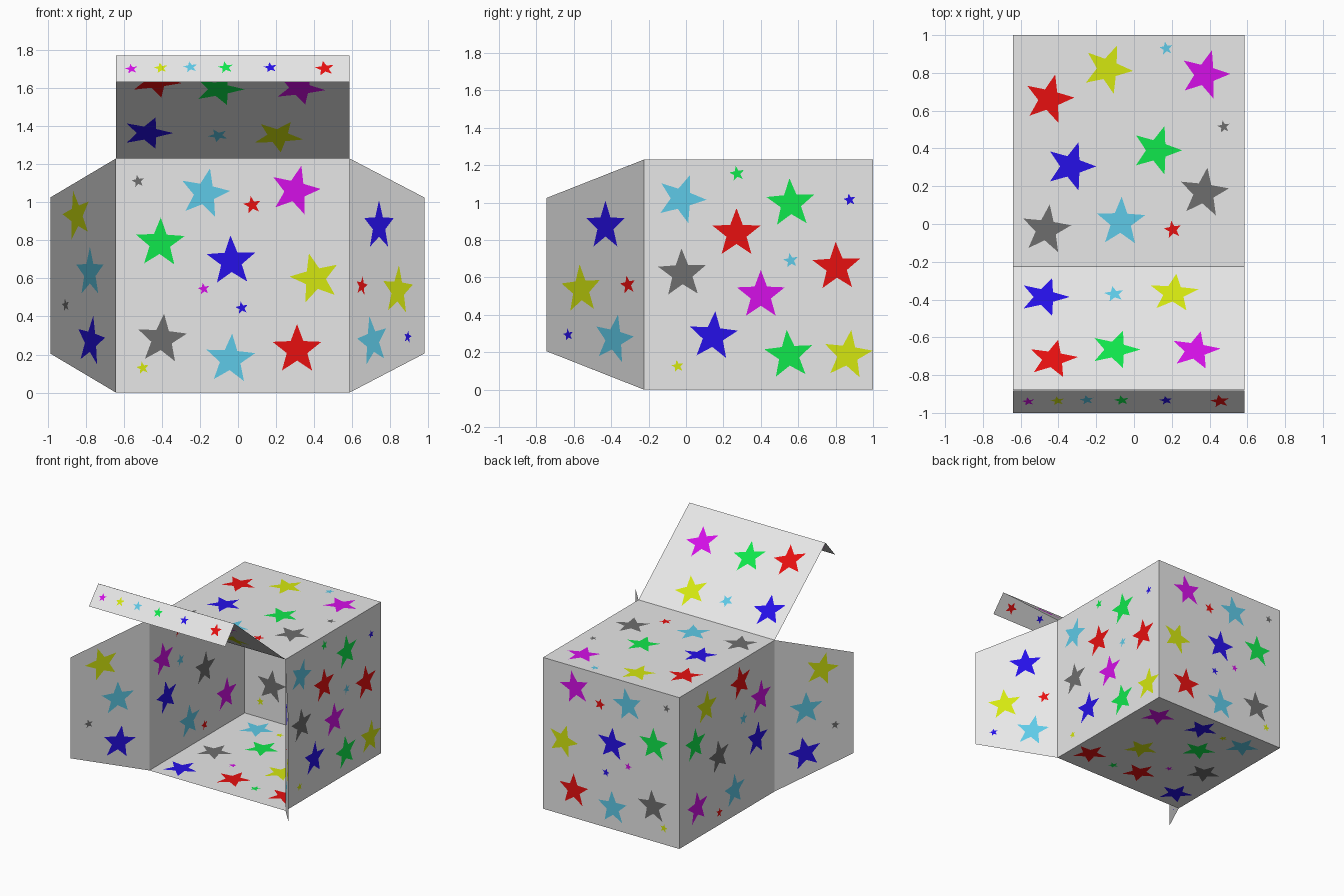
import bpy, math
from mathutils import Vector
from mathutils.geometry import delaunay_2d_cdt

if "Cube" in bpy.data.objects:
    bpy.data.objects.remove(bpy.data.objects["Cube"])

# Flat colours: one letter per colour
COLOURS = {
    "W": ("white_card", (0.8, 0.8, 0.8)),
    "R": ("red", (0.8, 0.005, 0.005)),
    "Y": ("yellow", (0.66, 0.8, 0.005)),
    "G": ("green", (0.005, 0.8, 0.072)),
    "C": ("light_blue", (0.112, 0.59, 0.8)),
    "B": ("blue", (0.019, 0.005, 0.8)),
    "M": ("magenta", (0.66, 0.005, 0.8)),
    "K": ("grey", (0.155, 0.155, 0.155)),
}
KEYS = list(COLOURS)
MATS = []
for label, rgb in COLOURS.values():
    m = bpy.data.materials.new(label)
    m.diffuse_color = (*rgb, 1)
    m.use_nodes = True
    m.node_tree.nodes["Principled BSDF"].inputs["Base Color"].default_value = m.diffuse_color
    MATS.append(m)

BIG = 0.135


def star_points(u, v, r, turn):
    pts = []
    for i in range(10):
        a = math.radians(90 + turn + 36 * i)
        q = r if i % 2 == 0 else r * 0.42
        pts.append(Vector((u + q * math.cos(a), v + q * math.sin(a))))
    return pts


def panel(name, outline, origin, u_axis, v_axis, big, small, flip=False):
    """Flat card sheet with stars cut into it as coloured faces.
    big: (colour, u, v, turn)   small: (colour, u, v, radius)"""
    loops = [[Vector(p) for p in outline]]
    cols = ["W"]
    for c, u, v, turn in big:
        loops.append(star_points(u, v, BIG, turn))
        cols.append(c)
    for c, u, v, r in small:
        loops.append(star_points(u, v, r * 1.15, 10))
        cols.append(c)
    verts, faces = [], []
    for lp in loops:
        faces.append(list(range(len(verts), len(verts) + len(lp))))
        verts += lp
    out = delaunay_2d_cdt(verts, [], faces, 1, 1e-5)
    o = Vector(origin)
    ua, va = Vector(u_axis).normalized(), Vector(v_axis).normalized()
    co = [o + ua * p.x + va * p.y for p in out[0]]
    polys = [list(reversed(f)) if flip else list(f) for f in out[2]]
    mesh = bpy.data.meshes.new(name)
    mesh.from_pydata(co, [], polys)
    for m in MATS:
        mesh.materials.append(m)
    for poly, src in zip(mesh.polygons, out[5]):
        poly.material_index = KEYS.index(cols[max(src)] if src else "W")
    mesh.update()
    ob = bpy.data.objects.new(name, mesh)
    bpy.context.collection.objects.link(ob)
    return ob


def rect(u0, u1, v0, v1):
    return [(u0, v0), (u1, v0), (u1, v1), (u0, v1)]


X0, X1, Y0, Y1, H = -0.64, 0.585, -0.225, 1.0, 1.23
X, Y, Z = (1, 0, 0), (0, 1, 0), (0, 0, 1)

# Box walls
panel("back_wall", rect(X0, X1, 0, H), (0, Y1, 0), X, Z,
      [("C", -0.175, 1.045, -12), ("M", 0.30, 1.06, -14), ("G", -0.41, 0.785, -2),
       ("B", -0.035, 0.69, 2), ("Y", 0.405, 0.60, 14), ("K", -0.40, 0.28, -5),
       ("C", -0.04, 0.175, -4), ("R", 0.31, 0.225, 0)],
      [("K", -0.525, 1.11, 0.03), ("R", 0.075, 0.985, 0.042), ("M", -0.18, 0.545, 0.028),
       ("B", 0.02, 0.445, 0.03), ("Y", -0.50, 0.13, 0.03)], flip=True)

panel("right_wall", rect(Y0, Y1, 0, H), (X1, 0, 0), Y, Z,
      [("C", -0.025, 1.02, -20), ("G", 0.56, 0.995, 3), ("R", 0.27, 0.835, 0),
       ("K", -0.02, 0.62, 2), ("R", 0.805, 0.655, 2), ("M", 0.40, 0.505, 0),
       ("B", 0.145, 0.285, -5), ("G", 0.55, 0.185, 5), ("Y", 0.865, 0.185, -8)],
      [("G", 0.273, 1.155, 0.036), ("B", 0.875, 1.015, 0.03), ("C", 0.56, 0.69, 0.036),
       ("Y", -0.045, 0.125, 0.03)])

panel("left_wall", rect(Y0, Y1, 0, H), (X0, 0, 0), Y, Z,
      [("Y", 0.65, 1.02, 5), ("R", 0.213, 1.055, -8), ("M", -0.045, 0.84, 4),
       ("G", 0.794, 0.77, 0), ("K", 0.49, 0.56, -6), ("B", 0.0, 0.515, 8),
       ("C", 0.29, 0.207, 0), ("M", 0.765, 0.245, -4)],
      [("C", 0.175, 0.745, 0.045), ("R", 0.485, 0.10, 0.036)], flip=True)

panel("top_wall", rect(X0, X1, Y0, Y1), (0, 0, H), X, Y,
      [("Y", -0.14, 0.82, -22), ("M", 0.375, 0.79, -16), ("R", -0.45, 0.66, -14),
       ("G", 0.12, 0.39, -18), ("B", -0.335, 0.305, -18), ("K", 0.37, 0.165, -8),
       ("K", -0.465, -0.03, -8), ("C", -0.07, 0.01, -2)],
      [("C", 0.17, 0.93, 0.032), ("K", 0.475, 0.515, 0.03), ("R", 0.205, -0.03, 0.042)])

panel("bottom_wall", rect(X0, X1, Y0, Y1), (0, 0, 0), X, Y,
      [("M", 0.40, 0.77, 0), ("B", 0.014, 0.83, 8), ("C", -0.404, 0.82, -6),
       ("Y", 0.18, 0.30, 5), ("R", 0.434, -0.015, 0), ("G", -0.178, 0.566, -8),
       ("R", -0.047, 0.007, 6), ("K", -0.438, 0.318, 0), ("B", -0.472, -0.06, -10)],
      [("M", -0.187, 0.20, 0.028), ("G", 0.18, -0.036, 0.036), ("Y", -0.205, 0.83, 0.03)],
      flip=True)

# Splayed side flaps, measured from the outer edge to the hinge
LEN_R, LEN_L = 0.652, 0.624


def trapezoid(length):
    return [(0, 0.205), (length, 0), (length, H), (0, 1.025)]


panel("right_flap", trapezoid(LEN_R), (X1 + 0.393, Y0 - 0.52, 0), (-0.393, 0.52, 0), Z,
      [("B", 0.394, 0.875, 0), ("Y", 0.23, 0.535, 4), ("C", 0.45, 0.27, -12)],
      [("R", 0.544, 0.56, 0.045), ("B", 0.144, 0.293, 0.03)])

panel("left_flap", trapezoid(LEN_L), (X0 - 0.345, Y0 - 0.52, 0), (0.345, 0.52, 0), Z,
      [("Y", 0.25, 0.93, 15), ("C", 0.375, 0.63, 0), ("B", 0.384, 0.27, -10)],
      [("K", 0.144, 0.46, 0.032)], flip=True)

# Raised top flap, with its folded-down lip
panel("top_flap", rect(X0, X1, 0, 0.849), (0, -0.88, 1.77), X, (0, 0.655, -0.54),
      [("B", -0.475, 0.64, -18), ("Y", 0.21, 0.665, -6), ("R", -0.43, 0.214, -12),
       ("G", -0.10, 0.279, -18), ("M", 0.325, 0.272, -12)],
      [("C", -0.105, 0.66, 0.048)])

panel("flap_lip", rect(X0, X1, 0, 0.184), (0, -1.0, 1.63), X, (0, 0.12, 0.14), [],
      [("M", -0.56, 0.092, 0.03), ("Y", -0.405, 0.098, 0.033), ("C", -0.25, 0.105, 0.034),
       ("G", -0.065, 0.102, 0.036), ("B", 0.17, 0.102, 0.032), ("R", 0.455, 0.095, 0.046)])
